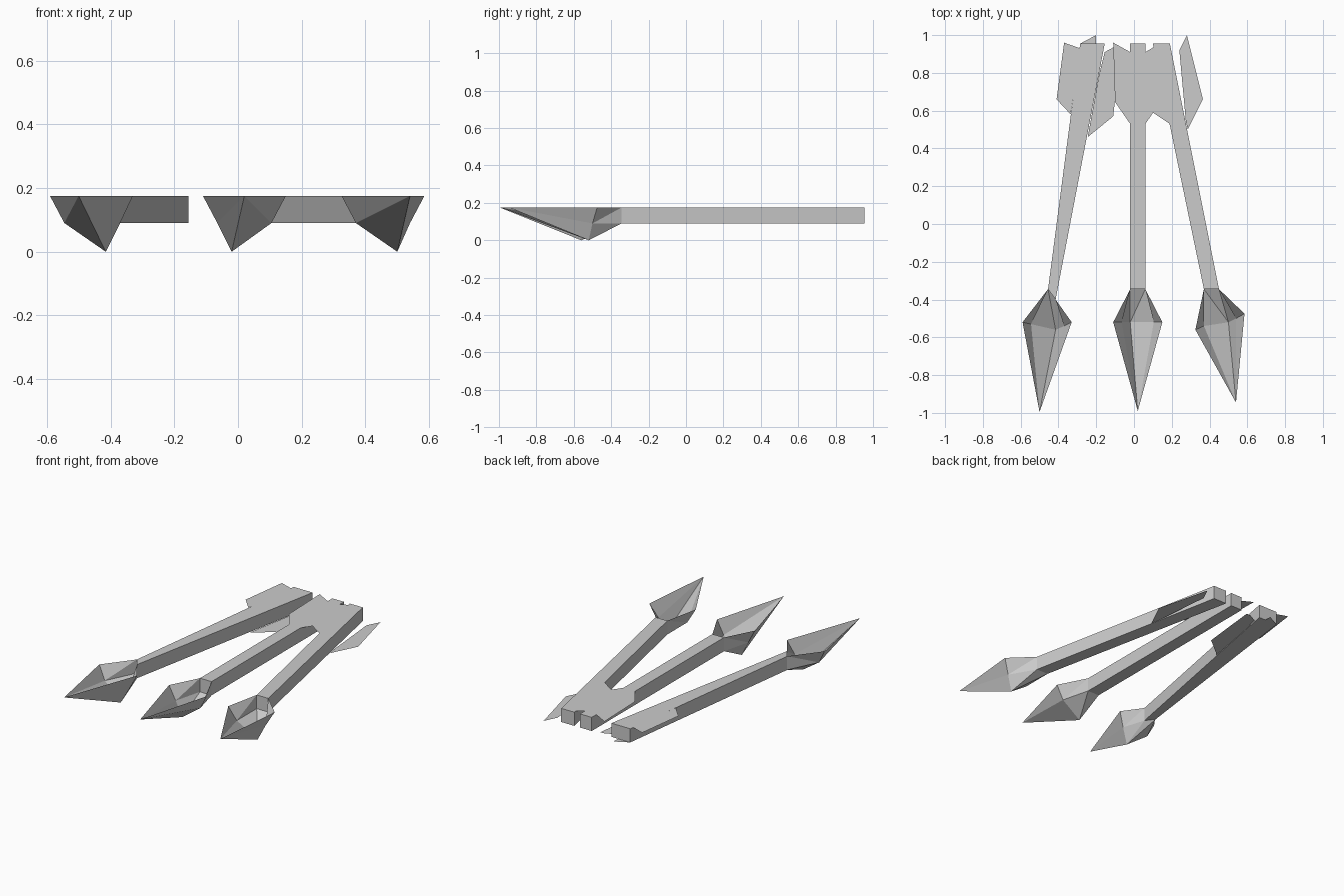
import bpy

if "Cube" in bpy.data.objects:
    bpy.data.objects.remove(bpy.data.objects["Cube"])

TOP, LOW = 0.175, 0.09


def make(name, verts, faces):
    me = bpy.data.meshes.new(name)
    me.from_pydata(verts, [], faces)
    me.update()
    ob = bpy.data.objects.new(name, me)
    bpy.context.collection.objects.link(ob)
    return ob


def shaft(name, fl, fr, bl, br):
    # square bar between front-left/right and back-left/right plan corners
    plan = [fl, fr, br, bl]
    verts = [(x, y, z) for z in (LOW, TOP) for x, y in plan]
    sides = [(i, (i + 1) % 4, 4 + (i + 1) % 4, 4 + i) for i in range(4)]
    make(name, verts, [(3, 2, 1, 0), (4, 5, 6, 7)] + sides)


def head(name, fl, fr, tip, ring, keel):
    # open-topped faceted shell: tip, widest half ring, collar on the shaft
    collar = [(*fl, TOP), (*fl, LOW), (*fr, LOW), (*fr, TOP)]
    verts = [(*tip, TOP)] + ring + collar
    faces = [(0, i, i + 1) for i in range(1, 5)]
    c = 6
    if keel == 'left':
        faces += [(1, c, 2), (2, c, c + 1), (2, c + 1, 3),
                  (3, c + 1, c + 2), (3, c + 2, 4), (4, c + 2, c + 3), (4, c + 3, 5)]
    else:
        faces += [(1, c, 2), (2, c, c + 1), (2, c + 1, 3),
                  (3, c + 1, c + 2), (3, c + 2, 4), (4, c + 2, c + 3), (4, c + 3, 5)]
    make(name, verts, faces)


def feather(name, z, outline):
    make(name, [(x, y, z) for x, y in outline], [tuple(range(len(outline)))])


# the three arrows: shaft corners, tip, and half ring of the head
arrows = {
    "left": ((-0.455, -0.345), (-0.415, -0.40), (-0.285, 0.955), (-0.155, 0.955),
             (-0.50, -0.995),
             [(-0.59, -0.52, TOP), (-0.545, -0.53, LOW), (-0.415, -0.56, 0),
              (-0.37, -0.54, LOW), (-0.33, -0.52, TOP)]),
    "middle": ((-0.02, -0.345), (0.06, -0.345), (-0.02, 0.955), (0.06, 0.955),
               (0.02, -0.99),
               [(-0.11, -0.52, TOP), (-0.065, -0.52, LOW), (-0.02, -0.52, 0),
                (0.105, -0.52, LOW), (0.15, -0.52, TOP)]),
    "right": ((0.37, -0.345), (0.45, -0.345), (0.10, 0.955), (0.19, 0.955),
              (0.54, -0.945),
              [(0.325, -0.56, TOP), (0.37, -0.54, LOW), (0.50, -0.52, 0),
               (0.54, -0.50, LOW), (0.585, -0.475, TOP)]),
}
for side, (fl, fr, bl, br, tip, ring) in arrows.items():
    shaft(side + "_shaft", fl, fr, bl, br)
    head(side + "_head", fl, fr, tip, ring, side)

# flat feathers, level with the top or underside of the shafts
feather("left_outer_feather", TOP,
        [(-0.335, 0.58), (-0.41, 0.66), (-0.37, 0.96), (-0.285, 0.93)])
feather("left_inner_feather", LOW,
        [(-0.245, 0.46), (-0.11, 0.57), (-0.07, 0.94), (-0.10, 0.94),
         (-0.155, 0.91), (-0.185, 0.79)])
feather("left_under_feather", LOW, [(-0.285, 0.955), (-0.20, 0.90), (-0.20, 1.0)])
feather("middle_left_feather", TOP,
        [(-0.02, 0.53), (-0.10, 0.645), (-0.11, 0.96), (-0.02, 0.91)])
feather("middle_right_feather", TOP,
        [(0.06, 0.53), (0.14, 0.645), (0.15, 0.955), (0.06, 0.91)])
feather("right_inner_feather", TOP,
        [(0.19, 0.53), (0.10, 0.59), (0.06, 0.91), (0.11, 0.94)])
feather("right_outer_feather", LOW,
        [(0.275, 0.54), (0.285, 0.50), (0.365, 0.66), (0.28, 1.0), (0.24, 0.92)])
